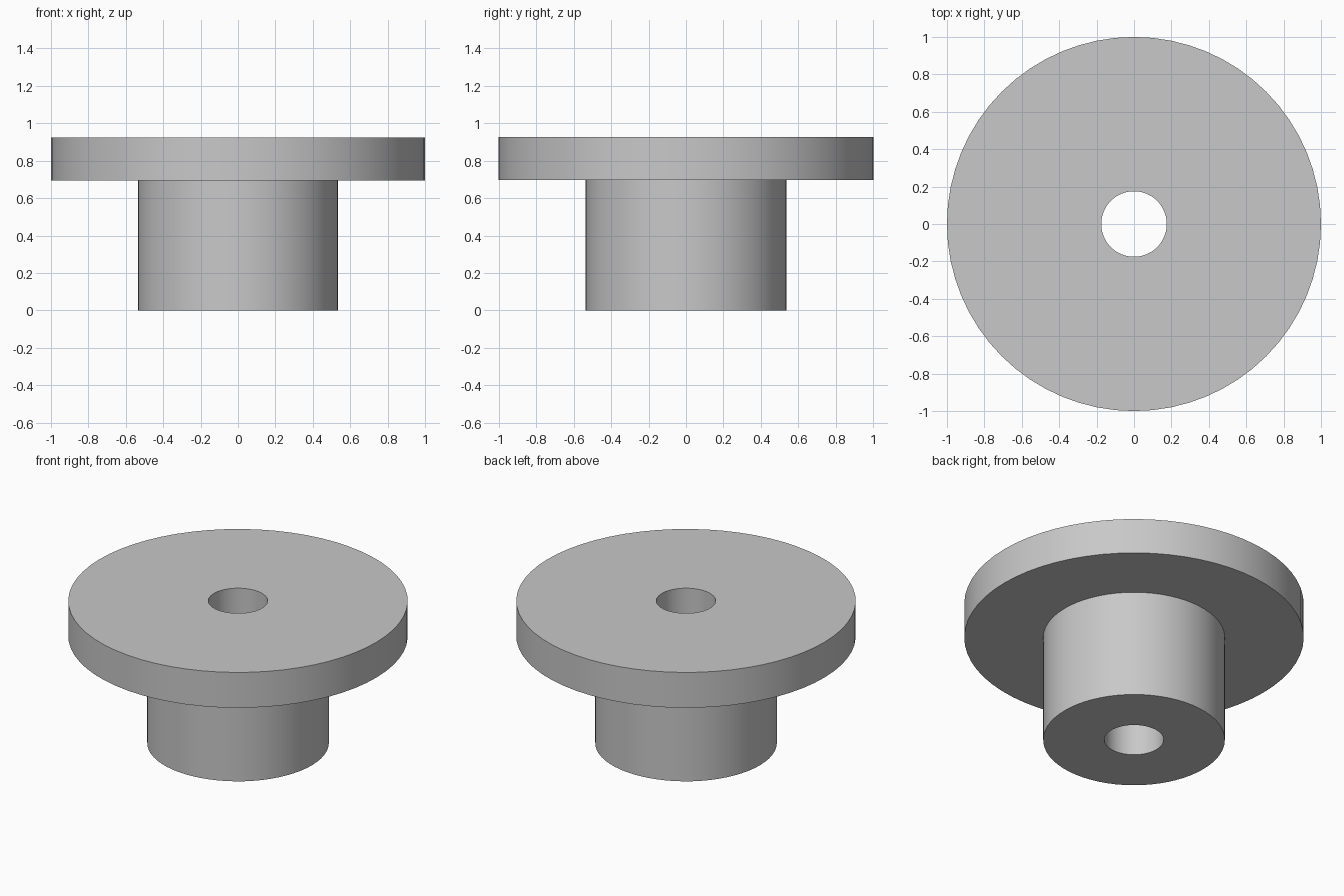
import bpy
import bmesh
import math

SIDES = 64
BORE_R, HUB_R, FLANGE_R = 0.175, 0.535, 1.0
SHOULDER_Z, TOP_Z = 0.695, 0.925

cube = bpy.data.objects.get("Cube")
if cube:
    bpy.data.objects.remove(cube, do_unlink=True)

# Plain grey material
grey = bpy.data.materials.new("light_grey")
grey.use_nodes = True
colour = (0.58, 0.58, 0.58, 1)
grey.diffuse_color = colour
grey.node_tree.nodes["Principled BSDF"].inputs["Base Color"].default_value = colour


def lathe(name, profile, material):
    """Revolve a closed (radius, height) profile around the z axis."""
    bm = bmesh.new()
    verts = [bm.verts.new((r, 0, z)) for r, z in profile]
    edges = [bm.edges.new((v, verts[i - 1])) for i, v in enumerate(verts)]
    bmesh.ops.spin(bm, geom=verts + edges, cent=(0, 0, 0), axis=(0, 0, 1),
                   angle=math.tau, steps=SIDES, use_merge=True)
    bmesh.ops.remove_doubles(bm, verts=bm.verts[:], dist=0.0001)
    bmesh.ops.recalc_face_normals(bm, faces=bm.faces[:])
    mesh = bpy.data.meshes.new(name)
    bm.to_mesh(mesh)
    bm.free()
    mesh.materials.append(material)
    obj = bpy.data.objects.new(name, mesh)
    bpy.context.collection.objects.link(obj)
    bpy.ops.object.select_all(action="DESELECT")
    obj.select_set(True)
    bpy.context.view_layer.objects.active = obj
    bpy.ops.object.shade_smooth_by_angle(angle=math.radians(30))
    return obj


# Flanged bushing: narrow hub below, wide flange above, bore right through
lathe("flanged_bushing", [
    (BORE_R, 0), (HUB_R, 0), (HUB_R, SHOULDER_Z),
    (FLANGE_R, SHOULDER_Z), (FLANGE_R, TOP_Z), (BORE_R, TOP_Z),
], grey)
